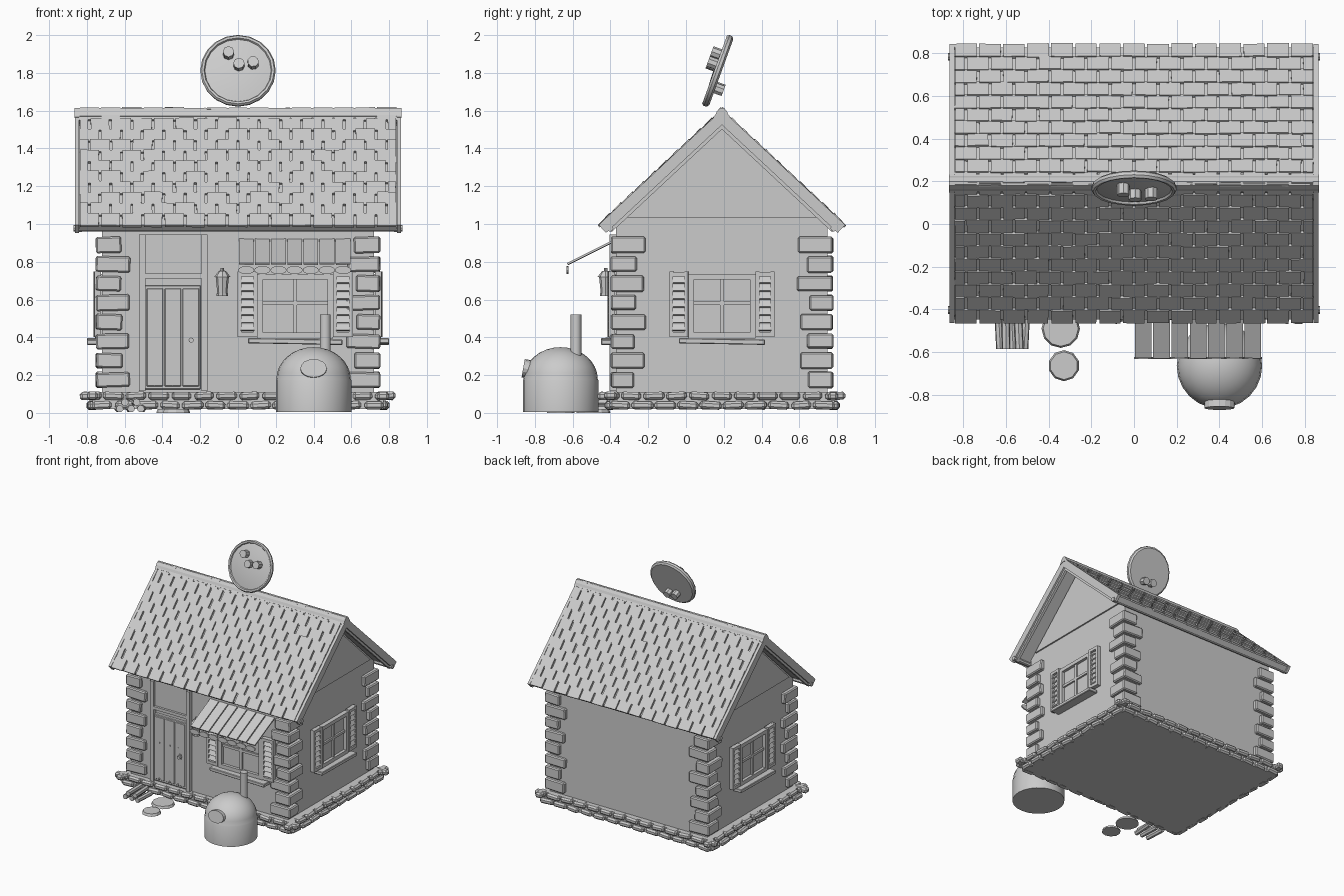
import bpy, bmesh, math, random
from mathutils import Matrix, Vector

if "Cube" in bpy.data.objects:
    bpy.data.objects.remove(bpy.data.objects["Cube"])

random.seed(4)
T = lambda x, y, z: Matrix.Translation((x, y, z))
R = lambda deg, axis: Matrix.Rotation(math.radians(deg), 4, axis)
I = Matrix()
jit = lambda a: random.uniform(-a, a)


def box(bm, loc, size, M=I, rot=I):
    bmesh.ops.create_cube(bm, size=1, matrix=M @ T(*loc) @ rot @ Matrix.Diagonal((*size, 1)))


def cyl(bm, M, r, depth, segs=12, r2=None):
    bmesh.ops.create_cone(bm, cap_ends=True, segments=segs, radius1=r,
                          radius2=r if r2 is None else r2, depth=depth, matrix=M)


def lathe(bm, profile, segs, M=I):
    vs = [bm.verts.new((r, 0, z)) for r, z in profile]
    es = [bm.edges.new(p) for p in zip(vs, vs[1:])]
    old = set(bm.verts) - set(vs)
    bmesh.ops.spin(bm, geom=vs + es, axis=(0, 0, 1), cent=(0, 0, 0), angle=2 * math.pi, steps=segs)
    new = [v for v in bm.verts if v not in old]
    bmesh.ops.remove_doubles(bm, verts=new, dist=1e-5)
    bmesh.ops.transform(bm, matrix=M, verts=[v for v in bm.verts if v not in old])


def prism(bm, pts, x0, x1):
    """Extrude a (y, z) outline along x."""
    f = bm.faces.new([bm.verts.new((x0, y, z)) for y, z in pts])
    ext = bmesh.ops.extrude_face_region(bm, geom=[f])
    vs = [g for g in ext['geom'] if isinstance(g, bmesh.types.BMVert)]
    bmesh.ops.translate(bm, vec=(x1 - x0, 0, 0), verts=vs)


def finish(name, bm, bevel=0, smooth=False):
    bmesh.ops.recalc_face_normals(bm, faces=bm.faces[:])
    me = bpy.data.meshes.new(name)
    bm.to_mesh(me)
    bm.free()
    ob = bpy.data.objects.new(name, me)
    bpy.context.collection.objects.link(ob)
    if smooth:
        bpy.ops.object.select_all(action='DESELECT')
        ob.select_set(True)
        bpy.context.view_layer.objects.active = ob
        bpy.ops.object.shade_smooth_by_angle(angle=math.radians(35))
    if bevel:
        m = ob.modifiers.new("bevel", 'BEVEL')
        m.width, m.segments = bevel, 1
    return ob


CY, WX, Y0, Y1 = 0.19, 0.72, -0.37, 0.75

# walls with gable ends
bm = bmesh.new()
prism(bm, [(Y0, .1), (Y1, .1), (Y1, 1.0), (CY, 1.53), (Y0, 1.0)], -WX, WX)
finish("walls", bm)
bm = bmesh.new()
for s in (-1, 1):
    prism(bm, [(CY - .5, 1.035), (CY + .5, 1.035), (CY, 1.51)], s * WX, s * (WX + .012))
finish("gable_panels", bm)

# foundation slab and two staggered courses of stones
bm = bmesh.new()
box(bm, (0, CY, .065), (1.54, 1.19, .09))
finish("foundation_slab", bm)
bm = bmesh.new()
for row in range(2):
    z = .04 + row * .05
    for s in (-1, 1):
        for n, half, off, ang in ((13, .78, .59, 0), (10, .60, .77, 90)):
            step = 2 * half / n
            for i in range(n + row):
                u = -half + step * (i + .5 - .5 * row)
                loc = (u, CY + s * off, z) if ang == 0 else (s * off, CY + u, z)
                box(bm, loc, (step * random.uniform(.82, .97), .055 + jit(.01), .042), I,
                    R(ang + jit(3), 'Z') @ R(jit(4), 'Y'))
finish("foundation_stones", bm, .012)

# corner stones, alternating long and short
bm = bmesh.new()
for sx in (-1, 1):
    for sy in (-1, 1):
        for i in range(8):
            lx, ly = ((.18, .13), (.13, .18))[i % 2]
            lx, ly = lx + jit(.01), ly + jit(.01)
            box(bm, (sx * (.752 - lx / 2), CY + sy * (.588 - ly / 2), .175 + i * .102),
                (lx, ly, .082 + jit(.006)), I, R(jit(2), 'Z') @ R(jit(2), 'Y'))
finish("corner_stones", bm, .008)

# roof: slabs, shingles, gable boards, eave poles
slab, shingles, boards = bmesh.new(), bmesh.new(), bmesh.new()
for ang in (0, 180):
    M = T(0, CY, 1.615) @ R(ang, 'Z') @ R(-43, 'X')
    box(slab, (0, .445, -.04), (1.68, .89, .04), M)
    for row in range(11):
        odd = row % 2
        for i in range(15 + odd):
            x0 = max(-.843, -.843 + .1124 * (i - .5 * odd))
            x1 = min(.843, -.843 + .1124 * (i + 1 - .5 * odd))
            box(shingles, ((x0 + x1) / 2, .039 + row * .082, -.012 + jit(.002)),
                (x1 - x0 - .012 + jit(.004), .088 + jit(.006), .014), M, R(-4, 'X') @ R(jit(1), 'Z'))
    for s in (-1, 1):
        box(boards, (s * .852, .45, -.037), (.022, .90, .058), M)
        box(boards, (s * .838, .44, -.068), (.022, .87, .03), M)
    cyl(boards, M @ T(0, .868, -.062) @ R(90, 'Y'), .018, 1.74, 8)
finish("roof_slabs", slab)
finish("roof_shingles", shingles)
finish("gable_boards", boards)

# ridge cap
bm = bmesh.new()
prism(bm, [(.148, 1.562), (.163, 1.595), (.18, 1.615), (.20, 1.615), (.217, 1.595), (.232, 1.562), (.19, 1.575)],
      -.865, .865)
finish("ridge_cap", bm)

# round rooftop sign with raised rim and toppings
M = T(0, .17, 1.81) @ R(70, 'X')
bm = bmesh.new()
lathe(bm, [(0, -.018), (.185, -.018), (.198, -.008), (.2, .008), (.192, .02), (.18, .018),
           (.175, .008), (.13, .016), (.07, .022), (0, .025)], 20, M)
finish("sign_disc", bm, smooth=True)
bm = bmesh.new()
for x, y, z in ((-.05, .085, .04), (.005, .02, .04), (.08, .03, .04), (-.03, -.085, -.035), (.04, -.09, -.035)):
    cyl(bm, M @ T(x, y, z) @ R(jit(20), 'Z'), .03, .055, 8)
finish("sign_toppings", bm)


# shuttered window, built in (along, outward = -y, up) space
def window(name, M, hw, sh):
    bm = bmesh.new()
    box(bm, (0, -.006, .565), (hw * 2 - .03, .012, .32), M)
    for s in (-1, 1):
        box(bm, (s * (hw - .015), -.018, .565), (.03, .036, .34), M)
        box(bm, (0, -.018, .565 + s * .155), (hw * 2, .036, .03), M)
    box(bm, (0, -.013, .565), (.02, .026, .3), M)
    box(bm, (0, -.013, .58), (hw * 2 - .04, .026, .02), M)
    finish(name + "_frame", bm)
    bm = bmesh.new()
    box(bm, (0, -.04, .378), (hw * 2 + .1, .08, .028), M, R(1, 'Y'))
    finish(name + "_sill", bm, .004)
    bm = bmesh.new()
    for s in (-1, 1):
        S = M @ T(s * (hw + sh / 2), -.025, .575) @ R(s * 2, 'Z')
        box(bm, (0, .01, 0), (sh - .03, .012, .31), S)
        for e in (-1, 1):
            box(bm, (e * (sh / 2 - .01), 0, 0), (.02, .035, .345), S)
            box(bm, (0, 0, e * .16), (sh, .035, .024), S)
        for i in range(7):
            box(bm, (0, -.006, -.125 + i * .042), (sh - .03, .01, .034), S, R(-30, 'X'))
    finish(name + "_shutters", bm)


window("front_window", T(.303, Y0, 0), .2, .105)
window("right_window", T(WX, CY, 0) @ R(90, 'Z'), .178, .1)
window("left_window", T(-WX, CY, 0) @ R(-90, 'Z'), .178, .1)

# door, frame and transom
bm = bmesh.new()
for x in (-.507, -.178):
    box(bm, (x, Y0 - .015, .53), (.033, .04, .83))
box(bm, (-.343, Y0 - .015, .725), (.33, .036, .025))
box(bm, (-.343, Y0 - .004, .84), (.3, .02, .21))
finish("door_frame", bm)
bm = bmesh.new()
box(bm, (-.345, Y0 - .008, .4), (.295, .035, .55))
for x in (-.44, -.345, -.25):
    box(bm, (x, Y0 - .023, .4), (.088, .012, .52))
finish("door", bm, .004)
bm = bmesh.new()
for z in (.15, .45):
    for x in (-.44, -.345, -.27):
        cyl(bm, T(x, Y0 - .031, z) @ R(90, 'X'), .007, .008, 6)
finish("door_studs", bm)
bm = bmesh.new()
cyl(bm, T(-.248, Y0 - .04, .385) @ R(90, 'X'), .014, .03, 8)
box(bm, (-.248, Y0 - .03, .385), (.022, .01, .04))
finish("door_handle", bm)

# wall lantern
bm = bmesh.new()
L = lambda z: T(-.083, -.425, z)
cyl(bm, L(.675), .026, .09, 8, .035)
cyl(bm, L(.625), .03, .014, 8)
cyl(bm, L(.735), .043, .03, 8, .02)
cyl(bm, L(.757), .01, .02, 8)
box(bm, (-.083, -.395, .735), (.02, .06, .016))
box(bm, (-.083, -.374, .71), (.03, .012, .09))
finish("lantern", bm)

# awning slats with scalloped edge
M = T(.3, -.362, .92) @ R(180, 'Z') @ R(-26.5, 'X')
slats, scallops = bmesh.new(), bmesh.new()
for i in range(7):
    x = (i - 3) * .0855
    box(slats, (x, .147, 0), (.078, .294 + jit(.005), .01), M, R(jit(2), 'Y'))
    cyl(scallops, T(.3 + x, -.628, .756) @ Matrix.Diagonal((1, 1, .5, 1)) @ R(90, 'X'), .043, .01, 12)
finish("awning_slats", slats)
finish("awning_scallops", scallops)

# domed outdoor oven
C = T(.4, -.664, 0)
dome = [(.197 * math.cos(a), .178 + .17 * math.sin(a)) for a in [k * math.pi / 16 for k in range(8)]]
bm = bmesh.new()
lathe(bm, [(0, .005), (.2, .005), (.2, .172)] + dome + [(0, .348)], 24, C)
finish("oven_body", bm, smooth=True)
bm = bmesh.new()
cyl(bm, T(.4, -.825, .23) @ R(-10, 'X') @ Matrix.Diagonal((1, 1, .7, 1)) @ R(90, 'X'), .07, .075, 16)
finish("oven_mouth", bm)
bm = bmesh.new()
cyl(bm, T(.462, -.583, .41), .029, .22, 12)
finish("oven_chimney", bm, smooth=True)

# firewood and stepping stones
bm = bmesh.new()
for x, z in ((-.63, .022), (-.57, .022), (-.51, .022), (-.6, .056), (-.54, .056)):
    cyl(bm, T(x, -.5, z) @ R(jit(3), 'Z') @ R(90, 'X'), .02, .17, 7)
finish("firewood", bm)
bm = bmesh.new()
cyl(bm, T(-.343, -.49, .01), .09, .02, 12, .082)
cyl(bm, T(-.328, -.663, .01), .073, .02, 10, .065)
finish("stepping_stones", bm)
